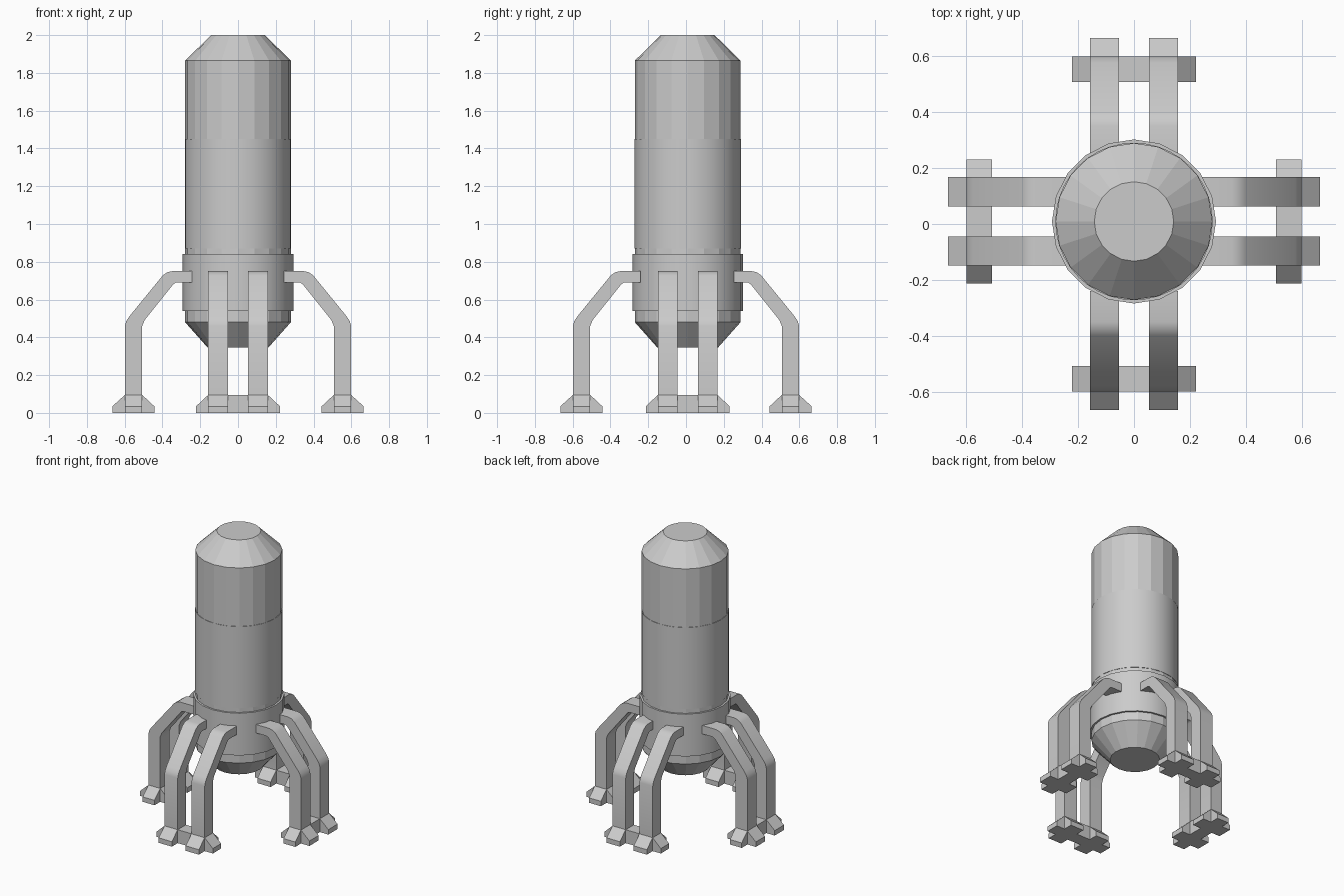
import bpy, bmesh
from math import cos, sin, pi, radians

if "Cube" in bpy.data.objects:
    bpy.data.objects.remove(bpy.data.objects["Cube"])

CY = 0.009  # the tank sits slightly behind the origin


def finish(name, bm, smooth=None):
    bmesh.ops.recalc_face_normals(bm, faces=bm.faces)
    me = bpy.data.meshes.new(name)
    bm.to_mesh(me)
    bm.free()
    ob = bpy.data.objects.new(name, me)
    bpy.context.collection.objects.link(ob)
    if smooth:
        bpy.ops.object.select_all(action='DESELECT')
        ob.select_set(True)
        bpy.context.view_layer.objects.active = ob
        bpy.ops.object.shade_smooth_by_angle(angle=radians(smooth))
    return ob


def lathe(name, profile, sides, smooth=None):
    """Closed solid turned from (radius, z) points."""
    bm = bmesh.new()
    rings = [[bm.verts.new((r * cos(2 * pi * i / sides), CY + r * sin(2 * pi * i / sides), z))
              for i in range(sides)] for r, z in profile]
    for a, b in zip(rings, rings[1:]):
        for i in range(sides):
            j = (i + 1) % sides
            bm.faces.new((a[i], a[j], b[j], b[i]))
    bm.faces.new(rings[0])
    bm.faces.new(rings[-1])
    return finish(name, bm, smooth)


def prism(bm, outline, place):
    """Extrude a 2D outline between sides 0 and 1; place maps (u, z, side) to 3D."""
    a, b = ([bm.verts.new(place(u, z, s)) for u, z in outline] for s in (0, 1))
    n = len(outline)
    bm.faces.new(a)
    bm.faces.new(b)
    for i in range(n):
        bm.faces.new((a[i], a[(i + 1) % n], b[(i + 1) % n], b[i]))


# Tank shell, middle sleeve and leg collar
lathe("tank_shell", [(0.16, 0.345), (0.28, 0.48), (0.28, 1.865), (0.142, 2.0)], 20)
lathe("tank_sleeve", [(0.281, 0.87), (0.281, 1.45)], 40, 30)
lathe("leg_collar", [(0.293, 0.54), (0.293, 0.84)], 20, 30)

# Side outlines, measured outwards from the axis
LEG = [(0.24, 0.69), (0.328, 0.69), (0.342, 0.682), (0.494, 0.492), (0.507, 0.46), (0.507, 0.08),
       (0.599, 0.08), (0.599, 0.46), (0.592, 0.485), (0.576, 0.51), (0.398, 0.728), (0.375, 0.744),
       (0.35, 0.75), (0.24, 0.75)]
FOOT = [(0.443, 0), (0.665, 0), (0.665, 0.035), (0.599, 0.095), (0.507, 0.095), (0.443, 0.035)]
BAR = [(-0.222, 0), (0.222, 0), (0.222, 0.035), (0.158, 0.095), (-0.158, 0.095), (-0.222, 0.035)]
HALF, OFFSET = 0.052, 0.106

# Four pairs of legs, each pair sharing a crossbar foot
for k, side in enumerate(("right", "back", "left", "front")):
    c, s = round(cos(k * pi / 2)), round(sin(k * pi / 2))
    shift = CY * abs(c)

    def at(u, v, z):
        return (c * u - s * v, s * u + c * v + shift, z)

    legs, feet = bmesh.new(), bmesh.new()
    for sign in (-1, 1):
        def place(u, z, t):
            return at(u, sign * OFFSET + (2 * t - 1) * HALF, z)
        prism(legs, LEG, place)
        prism(feet, FOOT, place)
    prism(feet, BAR, lambda v, z, t: at(0.507 + 0.092 * t, v, z))
    finish(side + "_legs", legs, 30)
    finish(side + "_feet", feet)
